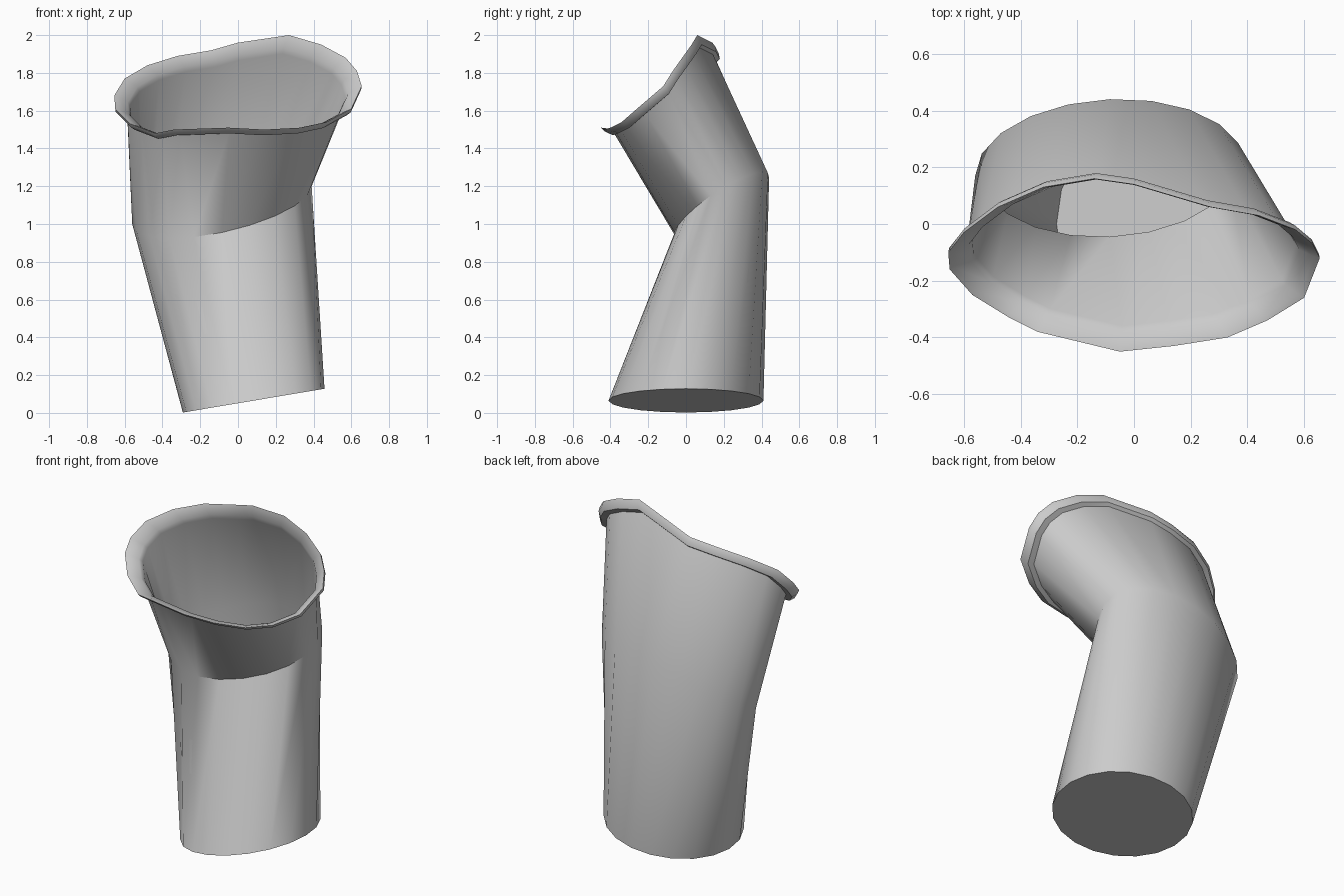
import bpy, bmesh, math
from mathutils import Vector

if "Cube" in bpy.data.objects:
    bpy.data.objects.remove(bpy.data.objects["Cube"])

N = 20
# outer edge of the flared lip, counter-clockwise from the right side
LIP = [Vector(p) for p in (
    (.655, -.12, 1.73), (.63, -.07, 1.81), (.57, -.02, 1.88), (.44, .03, 1.95), (.27, .06, 2.0),
    (0, .14, 1.96), (-.14, .16, 1.92), (-.32, .13, 1.89), (-.48, .06, 1.84), (-.60, -.03, 1.77),
    (-.655, -.10, 1.68), (-.65, -.16, 1.61), (-.57, -.25, 1.53), (-.44, -.33, 1.48), (-.34, -.38, 1.50),
    (-.05, -.45, 1.51), (.14, -.43, 1.50), (.33, -.40, 1.51), (.47, -.34, 1.54), (.60, -.26, 1.61))]
LIP_C = Vector((0, -.14, 1.71))
LIP_N = Vector((0, -.63, .77))


def ellipse(center, a, b, scale=1.0):
    """Ring spanned by two half-axes a and b."""
    c, a, b = Vector(center), Vector(a), Vector(b)
    return [c + scale * (a * math.cos(t) + b * math.sin(t))
            for t in (2 * math.pi * i / N for i in range(N))]


def lip(scale, offset):
    return [LIP_C + (p - LIP_C) * scale + LIP_N * offset for p in LIP]


def bend(scale=1.0):
    return ellipse((-.085, .19, 1.10), (.475, .02, .10), (0, .25, .145), scale)


def foot(scale=1.0, lift=0.0):
    return ellipse((.083, 0, .065 + lift), (.375, 0, .063), (0, .41, 0), scale)


# outside wall, rolled lip, inside wall
rings = [foot(), bend(), lip(.90, -.05), lip(.96, -.05), lip(.995, -.025), lip(1, 0),
         lip(.97, -.01), lip(.89, -.05), lip(.87, -.08), bend(.94), foot(.95, .015)]

bm = bmesh.new()
verts = [[bm.verts.new(p) for p in r] for r in rings]
for lo, hi in zip(verts, verts[1:]):
    for i in range(N):
        j = (i + 1) % N
        bm.faces.new((lo[i], lo[j], hi[j], hi[i]))
# closed foot, outside and inside
bm.faces.new(verts[0][::-1])
bm.faces.new(verts[-1])
bmesh.ops.recalc_face_normals(bm, faces=bm.faces)

mesh = bpy.data.meshes.new("bent_sleeve")
bm.to_mesh(mesh)
bm.free()
sleeve = bpy.data.objects.new("bent_sleeve", mesh)
bpy.context.collection.objects.link(sleeve)
bpy.context.view_layer.objects.active = sleeve
sleeve.select_set(True)
bpy.ops.object.shade_smooth_by_angle(angle=math.radians(42))
